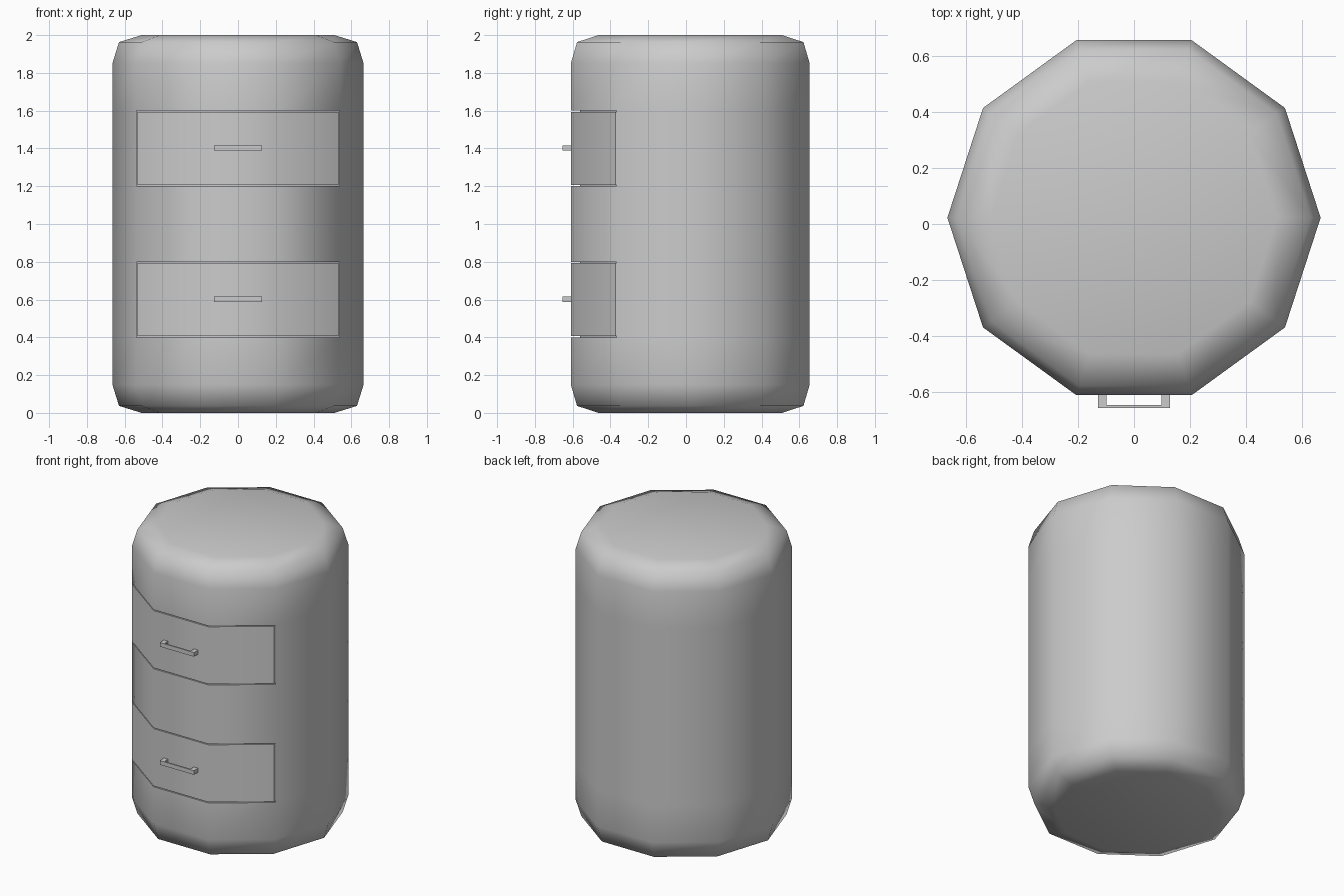
import bpy, bmesh, math
from mathutils import Vector

if "Cube" in bpy.data.objects:
    bpy.data.objects.remove(bpy.data.objects["Cube"])

SIDES, R, CY = 10, 0.665, 0.0225
BANDS = [(0.4, 0.8), (1.2, 1.6)]


def finish(bm, name, angle):
    bmesh.ops.recalc_face_normals(bm, faces=bm.faces)
    mesh = bpy.data.meshes.new(name)
    bm.to_mesh(mesh)
    bm.free()
    ob = bpy.data.objects.new(name, mesh)
    bpy.context.collection.objects.link(ob)
    bpy.ops.object.select_all(action='DESELECT')
    ob.select_set(True)
    bpy.context.view_layer.objects.active = ob
    if angle:
        bpy.ops.object.shade_smooth_by_angle(angle=math.radians(angle))
    return ob


def add_box(bm, lo, hi):
    lo, hi = Vector(lo), Vector(hi)
    verts = bmesh.ops.create_cube(bm, size=1)["verts"]
    for v in verts:
        v.co = (lo + hi) / 2 + v.co * (hi - lo)


# Ten-sided barrel cabinet with chamfered ends
profile = [(0.51, 0), (0.63, 0.037), (R, 0.15), (R, 0.4), (R, 0.8),
           (R, 1.2), (R, 1.6), (R, 1.85), (0.63, 1.963), (0.51, 2)]
bm = bmesh.new()
rings = []
for r, z in profile:
    rings.append([bm.verts.new((r * math.cos(math.tau * i / SIDES),
                                CY + r * math.sin(math.tau * i / SIDES), z))
                  for i in range(SIDES)])
for a, b in zip(rings, rings[1:]):
    for i in range(SIDES):
        j = (i + 1) % SIDES
        bm.faces.new((a[i], a[j], b[j], b[i]))
bm.faces.new(rings[0][::-1])
bm.faces.new(rings[-1])
bm.normal_update()

# Drawer recesses across the three front facets
for z0, z1 in BANDS:
    front = [f for f in bm.faces if f.normal.y < -0.7
             and abs(f.calc_center_median().z - (z0 + z1) / 2) < 0.01]
    new = bmesh.ops.extrude_face_region(bm, geom=front)["geom"]
    bmesh.ops.translate(bm, vec=(0, 0.05, 0),
                        verts=[g for g in new if isinstance(g, bmesh.types.BMVert)])
    bmesh.ops.delete(bm, geom=[f for f in front if f.is_valid], context='FACES')
finish(bm, "cabinet_body", 65)

for n, (z0, z1) in zip(("lower", "upper"), BANDS):
    # Faceted drawer front, flush with the body and with a thin gap around it
    gap = 0.006
    y0, y1 = CY - R * math.sin(math.radians(36)), CY - R * math.sin(math.radians(72))
    x1 = R * math.cos(math.radians(72))
    x0 = R * math.cos(math.radians(36)) - gap
    y0 -= gap * 0.73
    outline = [(-x0, y0), (-x1, y1), (x1, y1), (x0, y0)]
    bm = bmesh.new()
    faces = []
    for (xa, ya), (xb, yb) in zip(outline, outline[1:]):
        faces.append(bm.faces.new([bm.verts.new(p) for p in (
            (xa, ya, z0 + gap), (xb, yb, z0 + gap),
            (xb, yb, z1 - gap), (xa, ya, z1 - gap))]))
    bmesh.ops.remove_doubles(bm, verts=bm.verts, dist=1e-4)
    new = bmesh.ops.extrude_face_region(bm, geom=bm.faces[:], use_keep_orig=True)["geom"]
    bmesh.ops.translate(bm, vec=(0, 0.045, 0),
                        verts=[g for g in new if isinstance(g, bmesh.types.BMVert)])
    finish(bm, n + "_drawer_front", 50)

    # Bar handle on two posts
    zc = (z0 + z1) / 2
    bm = bmesh.new()
    add_box(bm, (-0.128, -0.655, zc + 0.002 - 0.014), (0.128, -0.645, zc + 0.016))
    for s in (-1, 1):
        add_box(bm, (s * 0.113 - 0.015, -0.645, zc - 0.012),
                (s * 0.113 + 0.015, -0.605, zc + 0.016))
    finish(bm, n + "_drawer_handle", 0)
